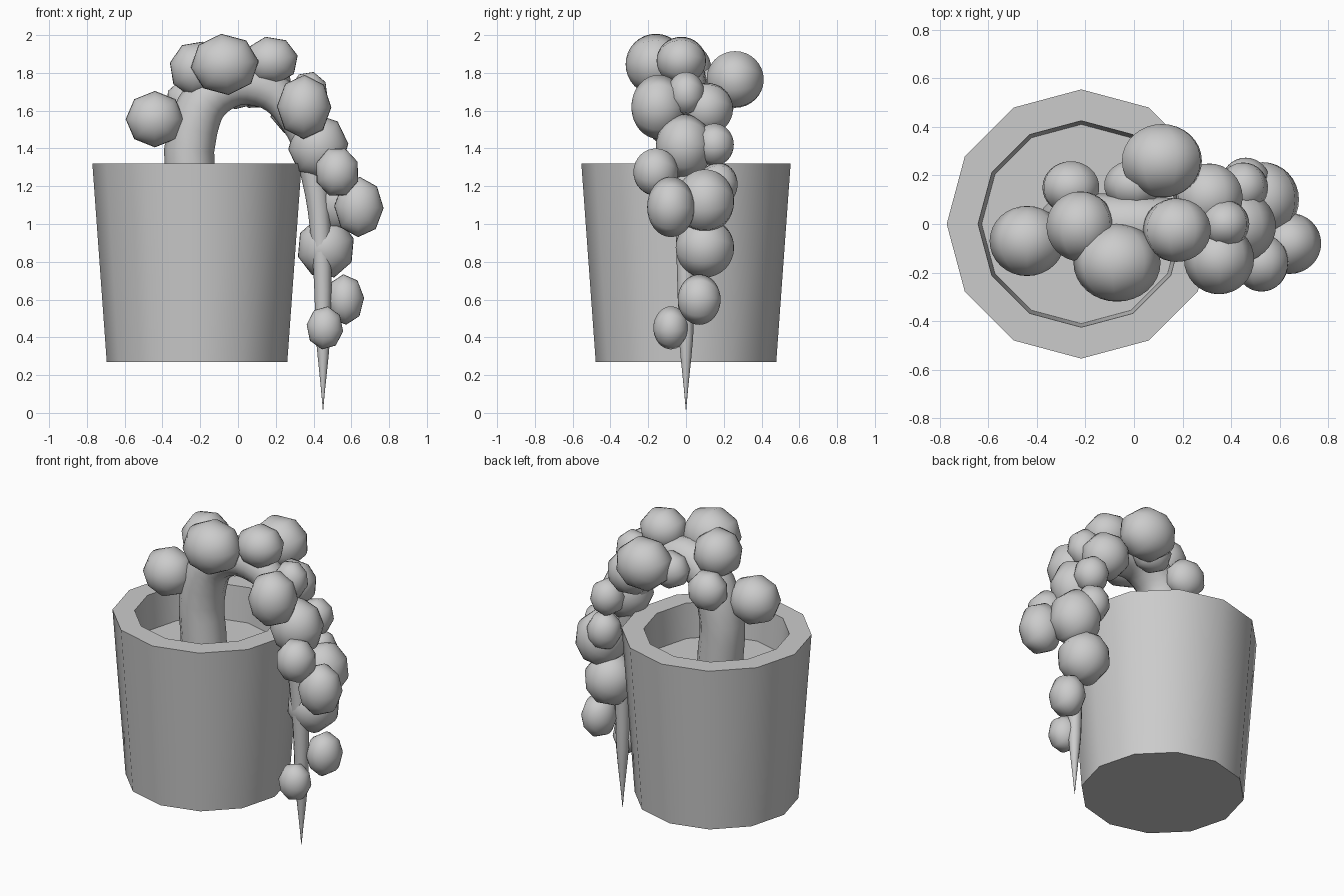
import bpy, bmesh, math
from mathutils import Matrix

cube = bpy.data.objects.get("Cube")
if cube:
    bpy.data.objects.remove(cube, do_unlink=True)

# Single flat colour
grey = bpy.data.materials.new("plain grey")
grey.use_nodes = True
colour = (0.6, 0.6, 0.6, 1)
grey.diffuse_color = colour
for node in grey.node_tree.nodes:
    if node.type == 'BSDF_PRINCIPLED':
        node.inputs["Base Color"].default_value = colour


def select(obj):
    bpy.ops.object.select_all(action='DESELECT')
    obj.select_set(True)
    bpy.context.view_layer.objects.active = obj


def add_object(name, data):
    obj = bpy.data.objects.new(name, data)
    bpy.context.collection.objects.link(obj)
    data.materials.append(grey)
    select(obj)
    return obj


def lathe(name, profile, sides, x):
    """Revolve a (radius, height) profile round a vertical axis."""
    bm = bmesh.new()
    verts = [bm.verts.new((r, 0, z)) for r, z in profile]
    edges = [bm.edges.new(pair) for pair in zip(verts, verts[1:])]
    bmesh.ops.spin(bm, geom=verts + edges, cent=(0, 0, 0), axis=(0, 0, 1),
                   angle=math.tau, steps=sides)
    bmesh.ops.remove_doubles(bm, verts=bm.verts, dist=0.0005)
    bmesh.ops.recalc_face_normals(bm, faces=bm.faces)
    mesh = bpy.data.meshes.new(name)
    bm.to_mesh(mesh)
    bm.free()
    obj = add_object(name, mesh)
    obj.location.x = x
    bpy.ops.object.shade_smooth_by_angle(angle=math.radians(40))
    return obj


# Twelve-sided tapered pot, hollow down to the soil
lathe("pot", [(0, 0.27), (0.478, 0.27), (0.554, 1.32), (0.425, 1.32),
              (0.41, 1.1), (0, 1.1)], 12, -0.217)

# Drooping trunk: (x, z, radius), tapering to a point
path = [(-0.24, 1.08, 0.135), (-0.24, 1.5, 0.132), (-0.12, 1.7, 0.125),
        (0.12, 1.73, 0.11), (0.3, 1.56, 0.085), (0.4, 1.25, 0.065),
        (0.44, 0.9, 0.052), (0.45, 0.4, 0.038), (0.45, 0.015, 0.001)]
curve = bpy.data.curves.new("trunk", 'CURVE')
curve.dimensions = '3D'
curve.bevel_depth = 1
curve.bevel_resolution = 4
curve.resolution_u = 4
curve.use_fill_caps = True
spline = curve.splines.new('BEZIER')
spline.bezier_points.add(len(path) - 1)
for point, (x, z, radius) in zip(spline.bezier_points, path):
    point.co = (x, 0, z)
    point.radius = radius
    point.handle_left_type = point.handle_right_type = 'AUTO'
spline.use_smooth = True
trunk = add_object("trunk", curve)
bpy.ops.object.convert(target='MESH')
bpy.ops.object.shade_smooth_by_angle(angle=math.radians(50))

# Foliage clumps: x, y, z, then half sizes along x, y, z
clumps = [
    (-0.44, -0.07, 1.555, 0.15, 0.14, 0.145),
    (-0.22, -0.01, 1.82, 0.14, 0.14, 0.145),
    (-0.26, 0.15, 1.65, 0.12, 0.105, 0.12),
    (-0.07, -0.16, 1.845, 0.175, 0.155, 0.158),
    (0.0, 0.16, 1.72, 0.12, 0.1, 0.11),
    (0.115, 0.26, 1.765, 0.17, 0.147, 0.155),
    (0.175, -0.025, 1.865, 0.14, 0.127, 0.125),
    (0.35, -0.145, 1.62, 0.14, 0.14, 0.165),
    (0.375, 0.0, 1.69, 0.1, 0.095, 0.115),
    (0.31, 0.11, 1.61, 0.14, 0.135, 0.14),
    (0.425, -0.01, 1.41, 0.155, 0.145, 0.168),
    (0.45, 0.15, 1.42, 0.1, 0.1, 0.11),
    (0.525, -0.16, 1.275, 0.115, 0.115, 0.13),
    (0.46, 0.17, 1.21, 0.1, 0.1, 0.115),
    (0.64, -0.08, 1.09, 0.127, 0.122, 0.155),
    (0.53, 0.1, 1.12, 0.15, 0.15, 0.17),
    (0.465, 0.1, 0.875, 0.15, 0.15, 0.16),
    (0.565, 0.07, 0.6, 0.1, 0.11, 0.13),
    (0.46, -0.08, 0.45, 0.095, 0.09, 0.112),
]
for i, (x, y, z, *half) in enumerate(clumps):
    mesh = bpy.data.meshes.new("foliage_clump")
    bm = bmesh.new()
    bmesh.ops.create_uvsphere(bm, u_segments=8, v_segments=16, radius=1.03)
    # Poles point front to back, with a small roll on each clump
    turn = Matrix.Rotation(math.radians(90), 4, 'X')
    roll = Matrix.Rotation(math.radians(i * 13 % 45), 4, 'Y')
    bm.transform(Matrix.Diagonal((*half, 1)) @ roll @ turn)
    bm.to_mesh(mesh)
    bm.free()
    clump = add_object(f"foliage_clump_{i + 1}", mesh)
    clump.location = (x, y, z)
    bpy.ops.object.shade_smooth()
